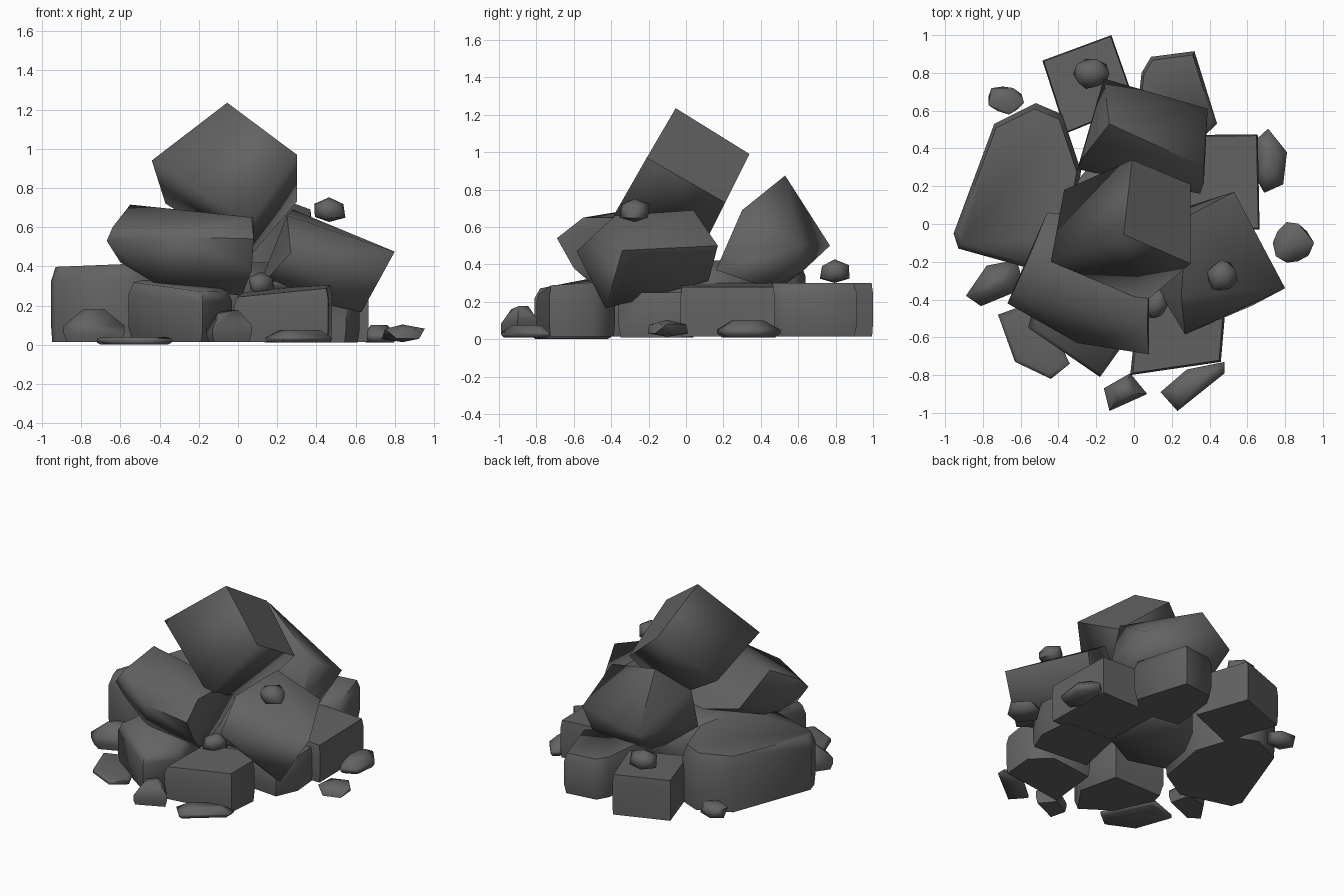
import bpy, bmesh, random
from math import radians
from mathutils import Vector, Matrix

default = bpy.data.objects.get("Cube")
if default:
    bpy.data.objects.remove(default)

stone_grey = bpy.data.materials.new("stone_grey")
colour = (0.125, 0.125, 0.125, 1)
stone_grey.diffuse_color = colour
stone_grey.use_nodes = True
stone_grey.node_tree.nodes["Principled BSDF"].inputs["Base Color"].default_value = colour


def finish(name, bm, angle, crown=None):
    """Turn the bmesh into a named stone; creases follow the angle or the crown face."""
    bmesh.ops.recalc_face_normals(bm, faces=bm.faces)
    for face in bm.faces:
        face.smooth = True
    for edge in bm.edges:
        if crown:
            edge.smooth = all(f.normal.dot(crown) < 0.8 for f in edge.link_faces)
        else:
            edge.smooth = edge.calc_face_angle(0) < radians(angle)
    mesh = bpy.data.meshes.new(name)
    bm.to_mesh(mesh)
    bm.free()
    mesh.materials.append(stone_grey)
    bpy.context.collection.objects.link(bpy.data.objects.new(name, mesh))


def boulder(name, corners, angle=70, crown=None):
    """Angular boulder wrapped around a few corner points."""
    bm = bmesh.new()
    for corner in corners:
        bm.verts.new(corner)
    hull = bmesh.ops.convex_hull(bm, input=bm.verts)
    loose = {v for v in hull["geom_interior"] + hull["geom_unused"]
             if isinstance(v, bmesh.types.BMVert)}
    bmesh.ops.delete(bm, geom=list(loose), context="VERTS")
    bmesh.ops.dissolve_limit(bm, angle_limit=radians(4),
                             verts=bm.verts, edges=bm.edges)
    finish(name, bm, angle, crown)


def slab(name, outline, bottom, top, inset=0.94, foot=0.95, slope=(0, 0), belly=0.8):
    """Ground stone: widest at its belly, with a narrower foot and a sloping top."""
    ring = [Vector((x, y, 0)) for x, y in outline]
    middle = sum(ring, Vector()) / len(ring)
    corners = []
    for share, scale in ((0, foot), (0.25, 1), (belly, 1), (1, inset)):
        for p in ring:
            q = middle + (p - middle) * scale
            tilt = (q - middle).dot(Vector((*slope, 0)))
            q.z = bottom + (top + tilt - bottom) * share
            corners.append(q)
    boulder(name, corners)


def pebble(name, centre, size, turn=0, seed=1):
    """Small stone with a few irregular, softened corners."""
    rng = random.Random(seed)
    corners = bmesh.new()
    bmesh.ops.create_icosphere(corners, subdivisions=1, radius=0.55)
    place = (Matrix.Translation(centre) @ Matrix.Rotation(radians(turn), 4, "Z")
             @ Matrix.Diagonal((*size, 1)))
    points = []
    for v in corners.verts:
        p = v.co * rng.uniform(0.9, 1.1)
        p.z = max(min(p.z, 0.48), -0.42)
        points.append(place @ p)
    corners.free()
    boulder(name, points, 60)


# Tilted block on the summit
boulder("summit_block", [
    (-.055, -.055, 1.235), (-.01, .34, .99), (.3, .21, .73), (.3, -.21, .97),
    (-.44, -.2, .94), (-.37, .18, .72), (.06, -.41, .62), (.06, .07, .45)],
    crown=Vector((.65, .34, .68)))

# Boulders of the middle layer
boulder("upper_left_boulder", [
    (-.55, -.16, .715), (-.64, -.36, .6), (-.67, -.42, .53), (-.3, -.63, .55),
    (.08, -.69, .54), (.07, -.55, .65), (.08, -.25, .65), (-.6, -.4, .42),
    (-.4, -.45, .3), (.07, -.6, .38), (.02, -.45, .25), (-.55, -.16, .39),
    (-.46, .06, .5), (-.1, .05, .4), (0, 0, .4)])
boulder("upper_right_boulder", [
    (.28, .04, .69), (.53, .17, .5), (.8, -.34, .475), (.27, -.585, .47),
    (.25, -.38, .66), (.63, -.43, .165), (.45, .12, .31), (.1, -.3, .28), (.15, .05, .4)])
boulder("upper_back_boulder", [
    (-.13, .53, .875), (.37, .3, .69), (.39, .61, .5), (-.16, .77, .5),
    (-.28, .34, .69), (-.3, .29, .42), (.37, .22, .48), (.35, .16, .37),
    (.3, .45, .27), (-.1, .5, .27), (.3, .62, .36)])

# Core stones that carry the middle layer
slab("core_stone", [(-.5, -.13), (-.44, .06), (-.2, .35), (.22, .38), (.28, -.05), (-.1, -.25)],
     .08, .42, .75, .8)
slab("right_core_stone", [(.12, -.32), (.55, -.36), (.62, -.2), (.6, .03), (.2, .05)], .01, .25)

# Ground ring of large stones
slab("left_ground_boulder", [
    (-.57, -.23), (-.93, -.13), (-.955, -.05), (-.8, .34), (-.74, .53), (-.52, .64),
    (-.38, .58), (-.28, .28), (-.35, -.1)], .015, .41, .93, .98, (.04, 0))
slab("back_left_block", [(-.485, .865), (-.12, 1), (.01, .63), (-.36, .48)],
     .015, .3, .97, .98)
slab("back_right_block", [(.04, .8), (.09, .885), (.32, .915), (.44, .53), (.3, .4), (0, .45)],
     .015, .3, .92, .94)
slab("right_ground_block", [(.2, .47), (.655, .475), (.665, -.03), (.22, -.03)],
     .015, .29, .97, .98, (-.05, 0))
slab("front_right_block", [(-.02, -.8), (.46, -.73), (.48, -.5), (.35, -.38), (.02, -.42)],
     .015, .28, .95, .97, (.09, .06))
slab("front_left_block", [(-.56, -.55), (-.18, -.81), (-.03, -.6), (-.1, -.3), (-.5, -.3)],
     .015, .3, .9, .92, (-.08, .08))
slab("flat_front_stone", [(-.72, -.48), (-.63, -.73), (-.44, -.82), (-.34, -.74), (-.5, -.4)],
     0, .04, .85, .9)

# Loose angular stones around the foot of the pile
slab("left_loose_stone", [(-.89, -.38), (-.78, -.22), (-.62, -.19), (-.58, -.34), (-.81, -.435)],
     .015, .18, .35, .9, belly=.5)
slab("front_loose_stone", [(-.16, -.87), (-.02, -.79), (.07, -.9), (-.13, -.99)],
     .015, .17, .45, .9, (.15, .1), .5)
slab("front_right_loose_stone", [
    (.14, -.89), (.28, -.77), (.48, -.73), (.48, -.79), (.23, -.99)], .01, .075, .6, .9, belly=.4)
slab("right_loose_stone", [
    (.65, .45), (.71, .505), (.81, .38), (.79, .21), (.69, .165), (.64, .25)],
     .01, .1, .5, .85, belly=.45)

# Pebbles on the ground, on top and in the gaps
pebbles = [
    ("right_pebble", (.84, -.1, .055), (.21, .23, .1), 0),
    ("back_left_pebble", (-.68, .66, .07), (.2, .15, .12), -10),
    ("block_top_pebble", (-.225, .795, .36), (.18, .16, .14), 0),
    ("perched_pebble", (.465, -.275, .685), (.165, .165, .14), 20),
    ("gap_pebble", (.12, -.42, .31), (.13, .18, .13), -20),
    ("inner_pebble", (.23, -.33, .32), (.16, .14, .12), 40),
]
for i, (name, centre, size, turn) in enumerate(pebbles):
    pebble(name, centre, size, turn, seed=i + 3)
